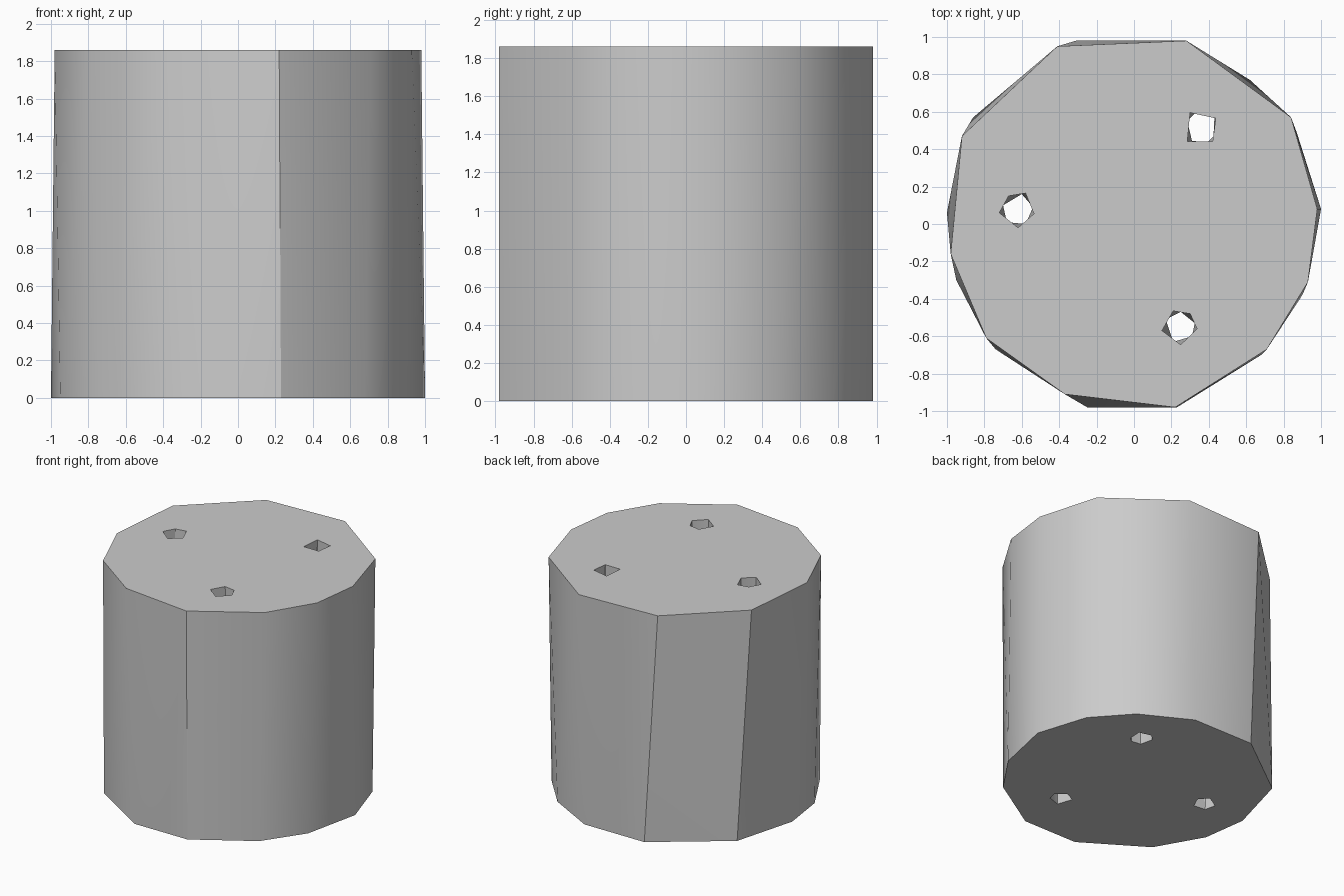
import bpy
import bmesh

HEIGHT = 1.86

cube = bpy.data.objects.get("Cube")
if cube:
    bpy.data.objects.remove(cube, do_unlink=True)

grey = bpy.data.materials.new("plain_grey")
grey.use_nodes = True
colour = (0.6, 0.6, 0.6, 1)
grey.diffuse_color = colour
grey.node_tree.nodes["Principled BSDF"].inputs["Base Color"].default_value = colour


def loft(name, low_ring, high_ring, low_z, high_z):
    """Solid spanning two flat outlines that need not share a corner count."""
    bm = bmesh.new()
    for ring, z in ((low_ring, low_z), (high_ring, high_z)):
        for x, y in ring:
            bm.verts.new((x, y, z))
    bmesh.ops.convex_hull(bm, input=bm.verts[:])
    bmesh.ops.dissolve_limit(bm, angle_limit=0.002, verts=bm.verts[:], edges=bm.edges[:])
    bmesh.ops.recalc_face_normals(bm, faces=bm.faces[:])
    mesh = bpy.data.meshes.new(name)
    bm.to_mesh(mesh)
    bm.free()
    mesh.materials.append(grey)
    obj = bpy.data.objects.new(name, mesh)
    bpy.context.collection.objects.link(obj)
    return obj


# Slightly twisted drum, uneven outline at each end
base_ring = [(0.23, 0.98), (0.62, 0.77), (0.87, 0.49), (1, 0.08), (0.9, -0.38),
             (0.68, -0.7), (0.23, -0.98), (-0.25, -0.98), (-0.74, -0.67),
             (-0.95, -0.3), (-1, 0.06), (-0.86, 0.57), (-0.31, 0.98)]
top_ring = [(0.28, 0.98), (0.84, 0.57), (0.98, 0.08), (0.93, -0.31), (0.71, -0.67),
            (0.22, -0.98), (-0.37, -0.91), (-0.79, -0.61), (-0.98, -0.16),
            (-0.92, 0.47), (-0.41, 0.95)]
drum = loft("drum", base_ring, top_ring, 0, HEIGHT)

# Three through holes: lower and upper outline of each
holes = {
    "left_hole": ([(0.33, 0.595), (0.43, 0.57), (0.425, 0.47), (0.39, 0.435), (0.31, 0.445), (0.285, 0.55)],
                  [(0.3, 0.595), (0.437, 0.565), (0.42, 0.44), (0.285, 0.44)]),
    "right_hole": ([(-0.7, 0.1), (-0.6, 0.16), (-0.54, 0.09), (-0.58, 0), (-0.68, 0.01)],
                   [(-0.72, 0.06), (-0.67, 0.15), (-0.58, 0.165), (-0.535, 0.055), (-0.62, -0.02)]),
    "front_hole": ([(0.17, -0.51), (0.25, -0.47), (0.325, -0.53), (0.31, -0.6), (0.21, -0.63)],
                   [(0.21, -0.465), (0.3, -0.48), (0.337, -0.56), (0.25, -0.645), (0.15, -0.57)]),
}
bpy.context.view_layer.objects.active = drum
for name, (low, high) in holes.items():
    cutter = loft(name, low, high, -0.01, HEIGHT + 0.01)
    cutter.hide_render = True
    cut = drum.modifiers.new(name, 'BOOLEAN')
    cut.operation = 'DIFFERENCE'
    cut.solver = 'EXACT'
    cut.object = cutter
    bpy.ops.object.modifier_apply(modifier=name)
    bpy.data.objects.remove(cutter, do_unlink=True)

# Soft wall, crisp rims
bpy.ops.object.select_all(action='DESELECT')
drum.select_set(True)
bpy.ops.object.shade_smooth_by_angle(angle=0.52)
